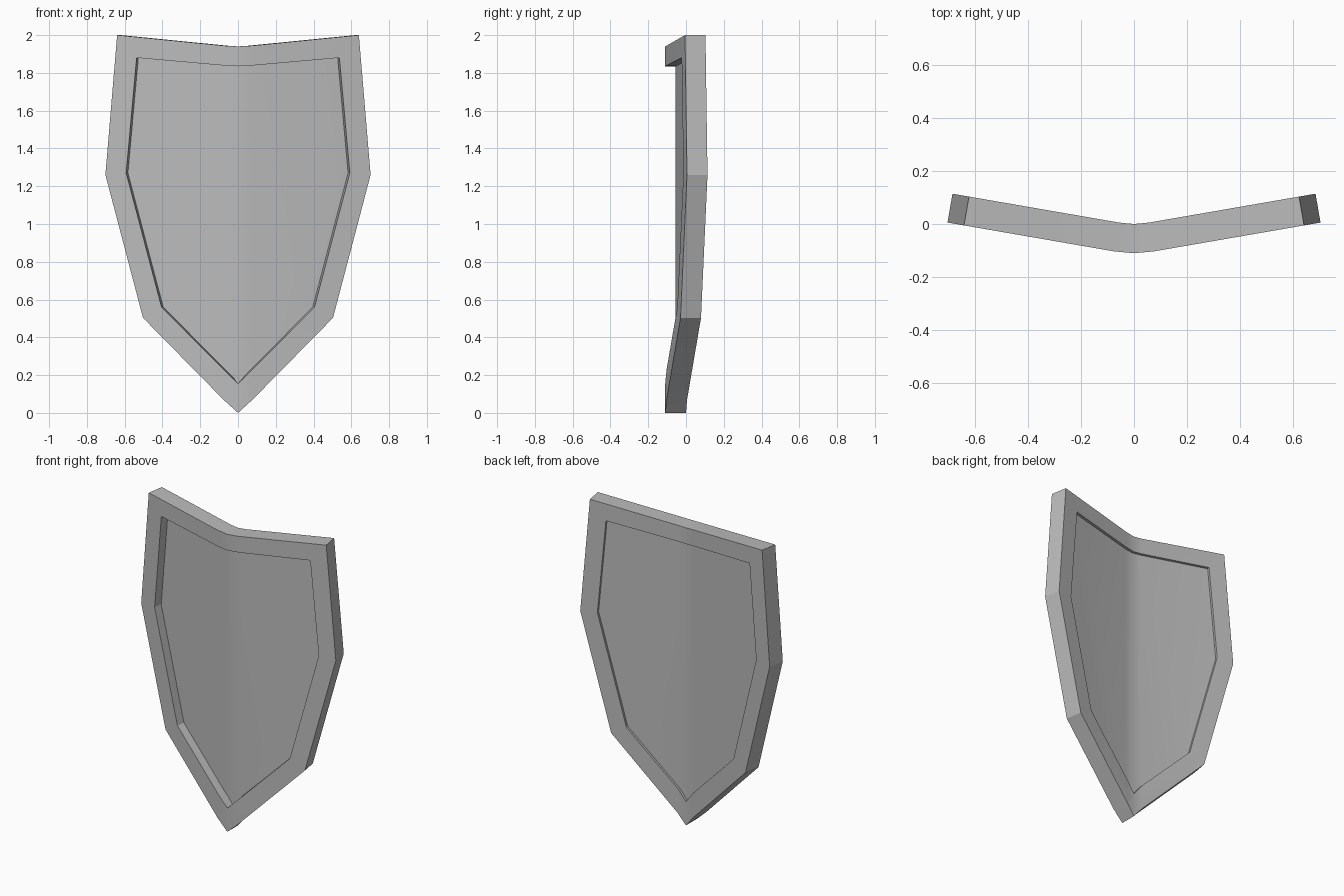
import bpy, bmesh, math
from mathutils import Vector

cube = bpy.data.objects.get("Cube")
if cube:
    bpy.data.objects.remove(cube)

grey = bpy.data.materials.new("plain_grey")
grey.use_nodes = True
grey.diffuse_color = (0.5, 0.5, 0.5, 1)
grey.node_tree.nodes["Principled BSDF"].inputs["Base Color"].default_value = (0.5, 0.5, 0.5, 1)

# Half outlines (x, z) from top centre round to bottom centre
OUTER = [(0, 1.94), (.075, 1.944), (.64, 2.0), (.702, 1.26), (.503, .503), (.075, .068), (0, 0)]
INNER = [(0, 1.835), (.075, 1.839), (.537, 1.88), (.592, 1.27), (.405, .56), (.075, .228), (0, .155)]
FOLD = .075           # half width of the rounded ridge
RIDGE = -.11          # front of the ridge
SLOPE = math.atan(.173)
THICK, FRONT_RECESS, BACK_RECESS = .11, .055, .018


def folded(x, z, depth):
    """Point at a depth behind the folded front surface."""
    side = math.copysign(1, x)
    a = abs(x)
    if a < 1e-6:
        return Vector((0, RIDGE + depth, z))
    y = RIDGE + .007 + (a - FOLD) * math.tan(SLOPE)
    return Vector((side * (a - depth * math.sin(SLOPE)), y + depth * math.cos(SLOPE), z))


def loop(bm, half, depth):
    """Closed loop of vertices mirrored about the centre."""
    full = half + [(-x, z) for x, z in half[-2:0:-1]]
    return [bm.verts.new(folded(x, z, depth)) for x, z in full]


def bridge(bm, a, b):
    n = len(a)
    for i in range(n):
        j = (i + 1) % n
        bm.faces.new((a[i], a[j], b[j], b[i]))


def fill(bm, v):
    """Cap a loop with a ridge strip and a flat cheek on each side."""
    n = len(v)
    h = n // 2
    bm.faces.new((v[0], v[1], v[h - 1], v[h]))
    bm.faces.new((v[0], v[h], v[h + 1], v[n - 1]))
    bm.faces.new(v[1:h])
    bm.faces.new(v[h + 1:])


def finish(bm, name):
    bmesh.ops.recalc_face_normals(bm, faces=bm.faces)
    mesh = bpy.data.meshes.new(name)
    bm.to_mesh(mesh)
    bm.free()
    mesh.materials.append(grey)
    ob = bpy.data.objects.new(name, mesh)
    bpy.context.collection.objects.link(ob)
    bpy.ops.object.select_all(action='DESELECT')
    ob.select_set(True)
    bpy.context.view_layer.objects.active = ob
    bpy.ops.object.shade_smooth_by_angle(angle=math.radians(15))


# Raised rim: a ring with a rectangular section
bm = bmesh.new()
rings = [loop(bm, OUTER, 0), loop(bm, INNER, 0), loop(bm, INNER, THICK), loop(bm, OUTER, THICK)]
for i in range(4):
    bridge(bm, rings[i], rings[(i + 1) % 4])
finish(bm, "shield_rim")

# Recessed panel inside the rim
bm = bmesh.new()
front = loop(bm, INNER, FRONT_RECESS)
back = loop(bm, INNER, THICK - BACK_RECESS)
bridge(bm, front, back)
fill(bm, front)
fill(bm, back)
finish(bm, "shield_panel")
